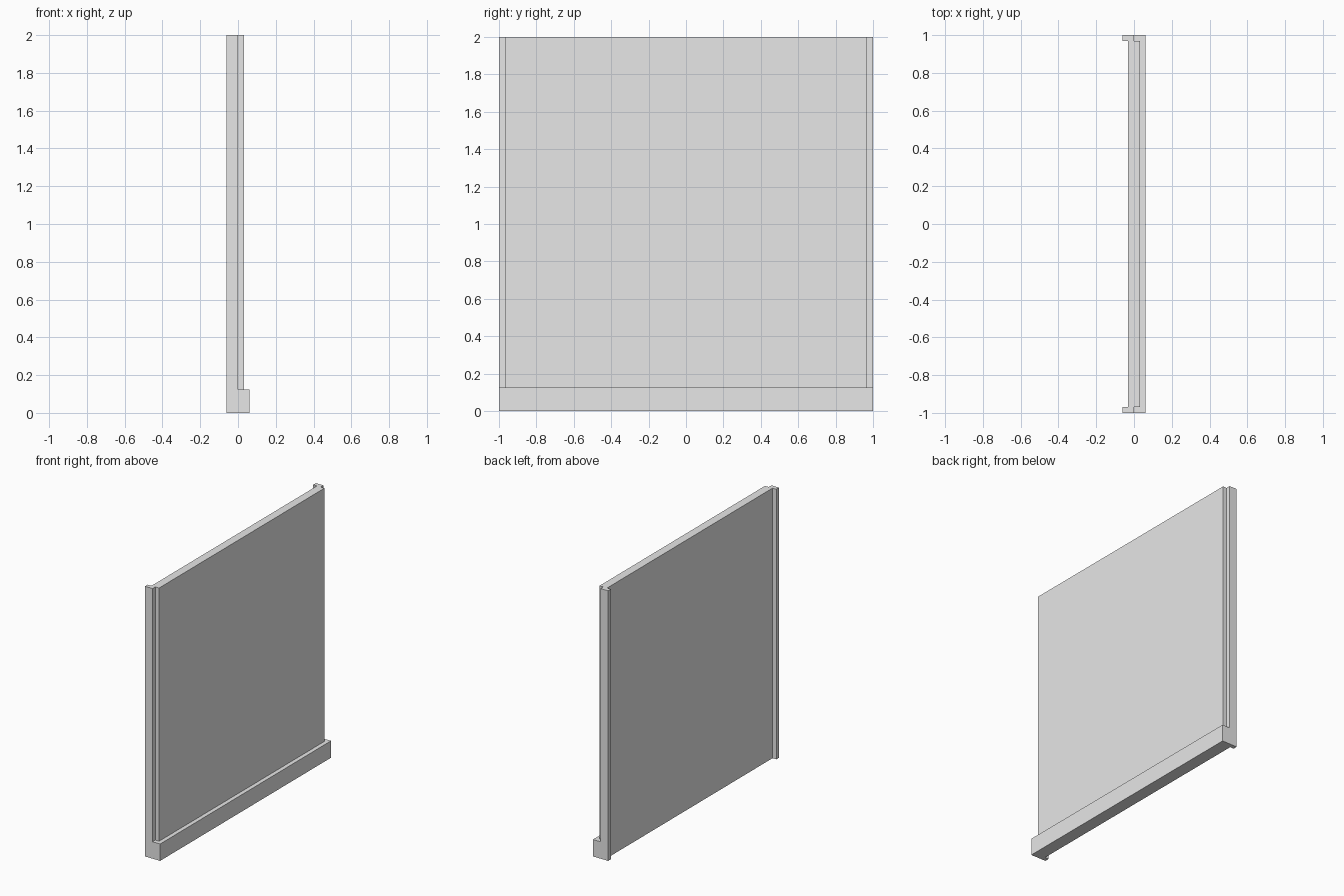
import bpy
import bmesh

cube = bpy.data.objects.get("Cube")
if cube:
    bpy.data.objects.remove(cube, do_unlink=True)

grey = bpy.data.materials.new("plain grey")
grey.use_nodes = True
colour = (0.8, 0.8, 0.8, 1)
grey.diffuse_color = colour
grey.node_tree.nodes["Principled BSDF"].inputs["Base Color"].default_value = colour

HEIGHT = 2.0
SILL_TOP = 0.125
SILL_FRONT = 0.062
END = 1.0
POST_INNER = 0.968


def extrude_profile(name, profile, y0, y1):
    """Extrude an x-z outline along y into a closed solid."""
    bm = bmesh.new()
    face = bm.faces.new([bm.verts.new((x, y0, z)) for x, z in profile])
    result = bmesh.ops.extrude_face_region(bm, geom=[face], use_keep_orig=True)
    moved = [v for v in result["geom"] if isinstance(v, bmesh.types.BMVert)]
    bmesh.ops.translate(bm, verts=moved, vec=(0, y1 - y0, 0))
    bmesh.ops.recalc_face_normals(bm, faces=bm.faces)
    mesh = bpy.data.meshes.new(name)
    bm.to_mesh(mesh)
    bm.free()
    mesh.materials.append(grey)
    obj = bpy.data.objects.new(name, mesh)
    bpy.context.collection.objects.link(obj)
    return obj


def stepped_profile(back, front):
    """Upright slab with a thicker sill at its foot."""
    return [(back, 0), (SILL_FRONT, 0), (SILL_FRONT, SILL_TOP),
            (front, SILL_TOP), (front, HEIGHT), (back, HEIGHT)]


# Main panel with its sill
extrude_profile("panel_and_sill", stepped_profile(-0.031, 0.031),
                -POST_INNER, POST_INNER)

# Offset edge posts, each closing one end of the sill
for name, side in (("front_post", -1), ("back_post", 1)):
    extrude_profile(name, stepped_profile(-SILL_FRONT, 0),
                    side * POST_INNER, side * END)
